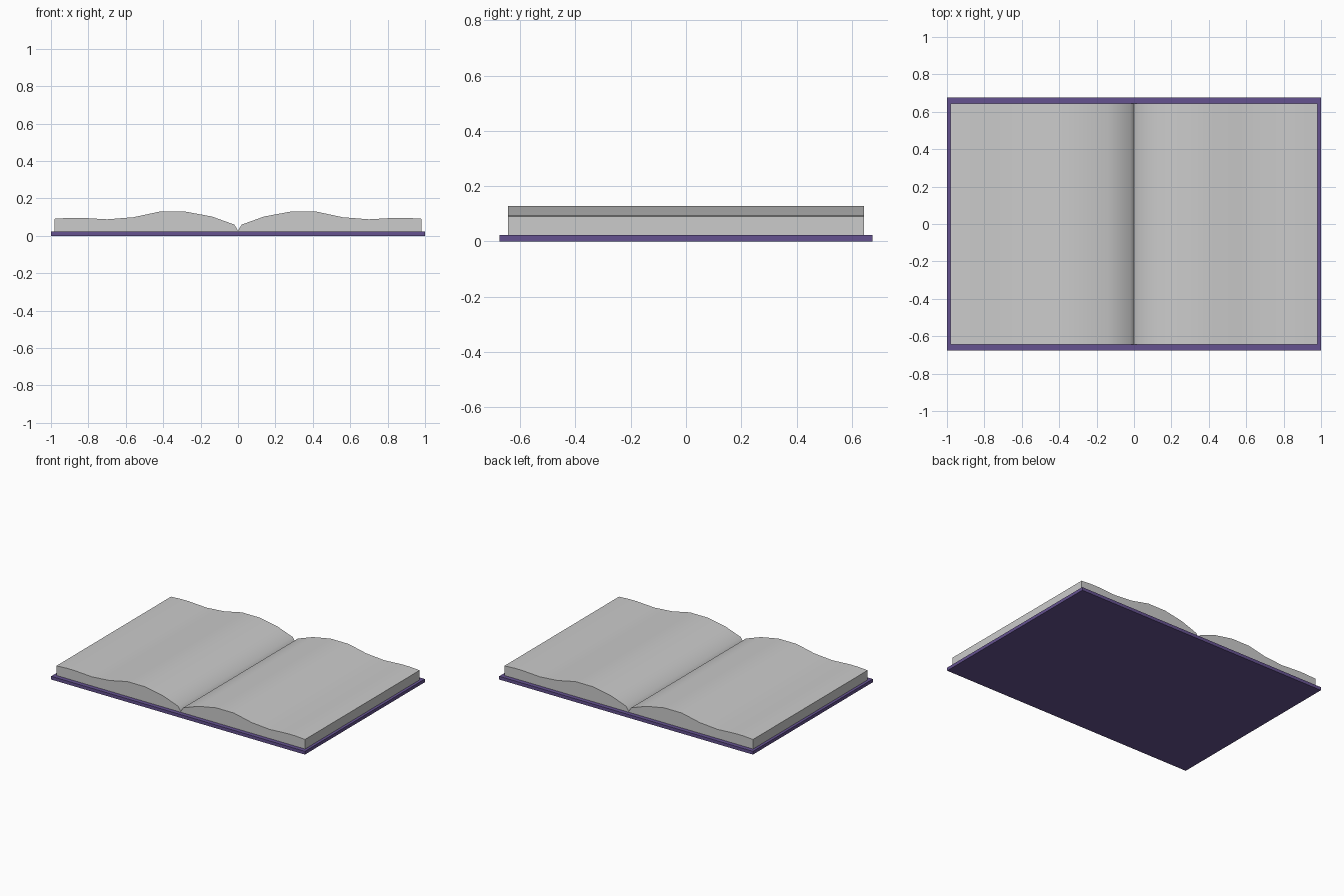
import bpy
import bmesh
import math

if "Cube" in bpy.data.objects:
    bpy.data.objects.remove(bpy.data.objects["Cube"])


def extrude_profile(name, profile, half_depth):
    """Extrude an x-z outline along y, centred on y = 0."""
    bm = bmesh.new()
    face = bm.faces.new([bm.verts.new((x, -half_depth, z)) for x, z in profile])
    new = bmesh.ops.extrude_face_region(bm, geom=[face])["geom"]
    verts = [g for g in new if isinstance(g, bmesh.types.BMVert)]
    bmesh.ops.translate(bm, verts=verts, vec=(0, 2 * half_depth, 0))
    bmesh.ops.recalc_face_normals(bm, faces=bm.faces)
    mesh = bpy.data.meshes.new(name)
    bm.to_mesh(mesh)
    bm.free()
    obj = bpy.data.objects.new(name, mesh)
    bpy.context.collection.objects.link(obj)
    return obj


# Cover: one thin flat board
cover = extrude_profile("cover", [(-1, 0), (1, 0), (1, 0.023), (-1, 0.023)], 0.675)
purple = bpy.data.materials.new("purple_cover")
purple.diffuse_color = (0.13, 0.085, 0.28, 1)
purple.use_nodes = True
purple.node_tree.nodes["Principled BSDF"].inputs["Base Color"].default_value = purple.diffuse_color
cover.data.materials.append(purple)

# Pages: wavy half outline from the gutter to the outer edge, mirrored
half = [(0.02, 0.06), (0.14, 0.103), (0.28, 0.129), (0.42, 0.129),
        (0.56, 0.099), (0.70, 0.088), (0.84, 0.096), (0.90, 0.096),
        (0.98, 0.091), (0.98, 0.02)]
outline = [(-x, z) for x, z in reversed(half)] + [(0, 0.028)] + half
pages = extrude_profile("pages", outline, 0.645)

# Smooth page curve with crisp outer edges
bpy.ops.object.select_all(action="DESELECT")
pages.select_set(True)
bpy.context.view_layer.objects.active = pages
bpy.ops.object.shade_smooth_by_angle(angle=math.radians(40))
